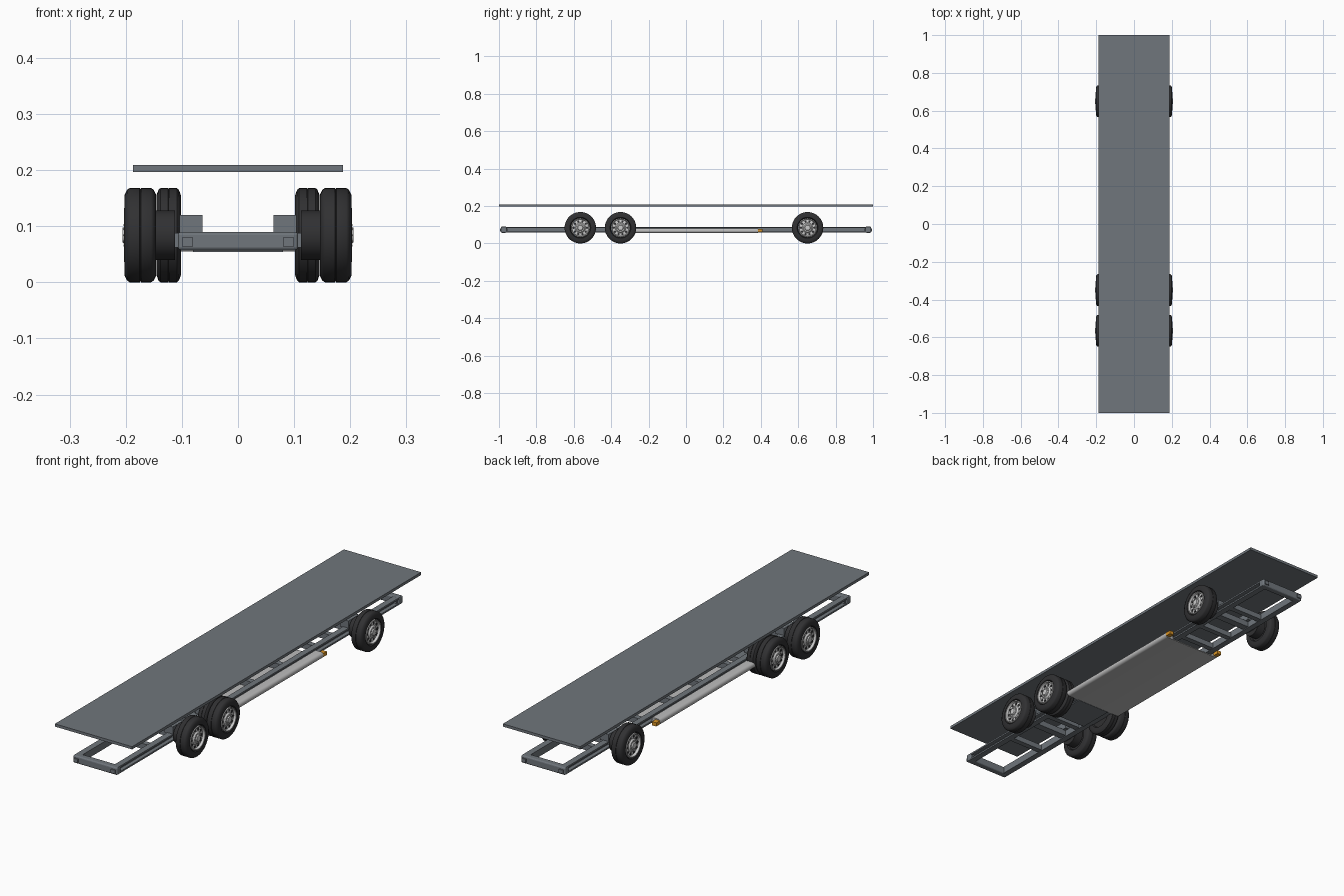
import bpy, bmesh, math
from mathutils import Vector

if "Cube" in bpy.data.objects:
    bpy.data.objects.remove(bpy.data.objects["Cube"])


def mat(name, r, g, b):
    m = bpy.data.materials.new(name)
    m.diffuse_color = (r, g, b, 1)
    m.use_nodes = True
    m.node_tree.nodes["Principled BSDF"].inputs["Base Color"].default_value = m.diffuse_color
    return m


STEEL = mat("steel", 0.16, 0.18, 0.2)
RUBBER = mat("rubber", 0.03, 0.03, 0.032)
ALLOY = mat("alloy", 0.6, 0.61, 0.62)
PANEL = mat("panel", 0.5, 0.5, 0.5)
AMBER = mat("amber", 0.7, 0.3, 0.02)


def make(name, bm, material, smooth=False):
    bmesh.ops.recalc_face_normals(bm, faces=bm.faces)
    me = bpy.data.meshes.new(name)
    bm.to_mesh(me)
    bm.free()
    ob = bpy.data.objects.new(name, me)
    bpy.context.collection.objects.link(ob)
    me.materials.append(material)
    if smooth:
        bpy.ops.object.select_all(action='DESELECT')
        ob.select_set(True)
        bpy.context.view_layer.objects.active = ob
        bpy.ops.object.shade_smooth_by_angle(angle=math.radians(35))
    return ob


def box(name, lo, hi, material=STEEL):
    bm = bmesh.new()
    bmesh.ops.create_cube(bm, size=1)
    for v in bm.verts:
        v.co = Vector([l + (h - l) * (c + 0.5) for l, h, c in zip(lo, hi, v.co)])
    return make(name, bm, material)


def extrude_y(name, profile, y0, y1, material, smooth=False):
    # Extrude an (x, z) outline along y
    bm = bmesh.new()
    face = bm.faces.new([bm.verts.new((x, y0, z)) for x, z in profile])
    res = bmesh.ops.extrude_face_region(bm, geom=[face])
    bmesh.ops.translate(bm, vec=(0, y1 - y0, 0),
                        verts=[g for g in res['geom'] if isinstance(g, bmesh.types.BMVert)])
    return make(name, bm, material, smooth)


def lathe_x(name, profile, y, z, material, side=1, n=40):
    # Revolve an (x, radius) profile about the wheel axis
    bm = bmesh.new()
    rings = [[bm.verts.new((side * x, y + r * math.cos(2 * math.pi * i / n),
                            z + r * math.sin(2 * math.pi * i / n))) for i in range(n)]
             for x, r in profile]
    for a, b in zip(rings, rings[1:]):
        for i in range(n):
            j = (i + 1) % n
            bm.faces.new((a[i], a[j], b[j], b[i]))
    bm.faces.new(rings[0])
    bm.faces.new(rings[-1])
    return make(name, bm, material, True)


WR = 0.084


def tyre(x0, x1, y, side):
    w = x1 - x0
    prof = [(0.14, 0.052), (0.0, 0.056), (0.0, 0.072), (0.08, 0.081), (0.16, WR),
            (0.48, WR), (0.49, 0.0825), (0.51, 0.0825), (0.52, WR), (0.84, WR),
            (0.92, 0.081), (1.0, 0.072), (1.0, 0.056), (0.86, 0.052), (0.6, 0.050)]
    lathe_x("tyre", [(x0 + t * w, r) for t, r in prof], y, WR, RUBBER, side, 48)


def wheel(y, side, dual):
    tyre(0.146, 0.202, y, side)
    if dual:
        tyre(0.102, 0.145, y, side)
    # Dished rim with a raised lip and hub
    lathe_x("rim", [(0.17, 0.051), (0.202, 0.051), (0.203, 0.047), (0.193, 0.044),
                    (0.195, 0.028), (0.201, 0.022), (0.201, 0.016), (0.206, 0.013),
                    (0.206, 0.004)], y, WR, ALLOY, side)
    # Rim vent holes and wheel nuts
    for i in range(10):
        a = 2 * math.pi * i / 10
        c, s = math.cos(a), math.sin(a)
        lathe_x("rim_hole", [(0.185, 0.006), (0.1955, 0.006)], y + 0.036 * c, WR + 0.036 * s,
                RUBBER, side, 10)
        lathe_x("wheel_nut", [(0.195, 0.002), (0.204, 0.002)], y + 0.019 * c, WR + 0.019 * s,
                ALLOY, side, 6)
    lathe_x("brake_drum", [(0.112, 0.044), (0.15, 0.044)], y, WR, RUBBER, side)


# Load deck
box("deck", (-0.187, -1, 0.197), (0.187, 1, 0.209))

# Chassis rails: C-channels open to the outside
for s in (-1, 1):
    c = [(0.078, 0.058), (0.105, 0.058), (0.105, 0.065), (0.088, 0.065),
         (0.088, 0.082), (0.105, 0.082), (0.105, 0.089), (0.078, 0.089)]
    extrude_y("chassis_rail", [(s * x, z) for x, z in c], -0.98, 0.98, STEEL)

# Cross members between the rails
for y in (-0.72, -0.47, -0.2, 0.0, 0.2, 0.42, 0.54, 0.74):
    box("cross_member", (-0.08, y - 0.012, 0.06), (0.08, y + 0.012, 0.084))

# Rounded end beams with small buffers
for s in (-1, 1):
    ob = box("end_beam", (-0.107, s * 0.975 - 0.015, 0.057), (0.107, s * 0.975 + 0.015, 0.09))
    bev = ob.modifiers.new("round", 'BEVEL')
    bev.width, bev.segments = 0.006, 3
    for x in (-0.09, 0.09):
        box("end_buffer", (x - 0.01, s * 0.975 - 0.02, 0.064), (x + 0.01, s * 0.975 + 0.02, 0.08))

# Belly pan with rounded side skirts
arc = [(0.132 + 0.013 * math.cos(t), 0.068 + 0.013 * math.sin(t))
       for t in [math.radians(-90 + 22.5 * i) for i in range(9)]]
inner = [(0.106, 0.081), (0.106, 0.059)]
half = arc + inner
extrude_y("belly_pan", [(-x, z) for x, z in reversed(half)] + half, -0.27, 0.385, PANEL, True)

# Amber marker lamps at the skirt ends
for s in (-1, 1):
    lo, hi = sorted((s * 0.122, s * 0.143))
    box("marker_lamp", (lo, 0.385, 0.06), (hi, 0.41, 0.076), AMBER)

# Axles, suspension brackets and wheels
for y, dual in ((-0.565, False), (-0.35, True), (0.65, False)):
    box("axle", (-0.147, y - 0.016, 0.062), (0.147, y + 0.016, 0.088))
    for s in (-1, 1):
        lo, hi = sorted((s * 0.063, s * 0.104))
        box("suspension_bracket", (lo, y - 0.035, 0.086), (hi, y + 0.035, 0.12))
        wheel(y, s, dual)

# Drive housing under the twin-tyre axle
box("drive_housing", (-0.08, -0.43, 0.054), (0.08, -0.27, 0.08))
